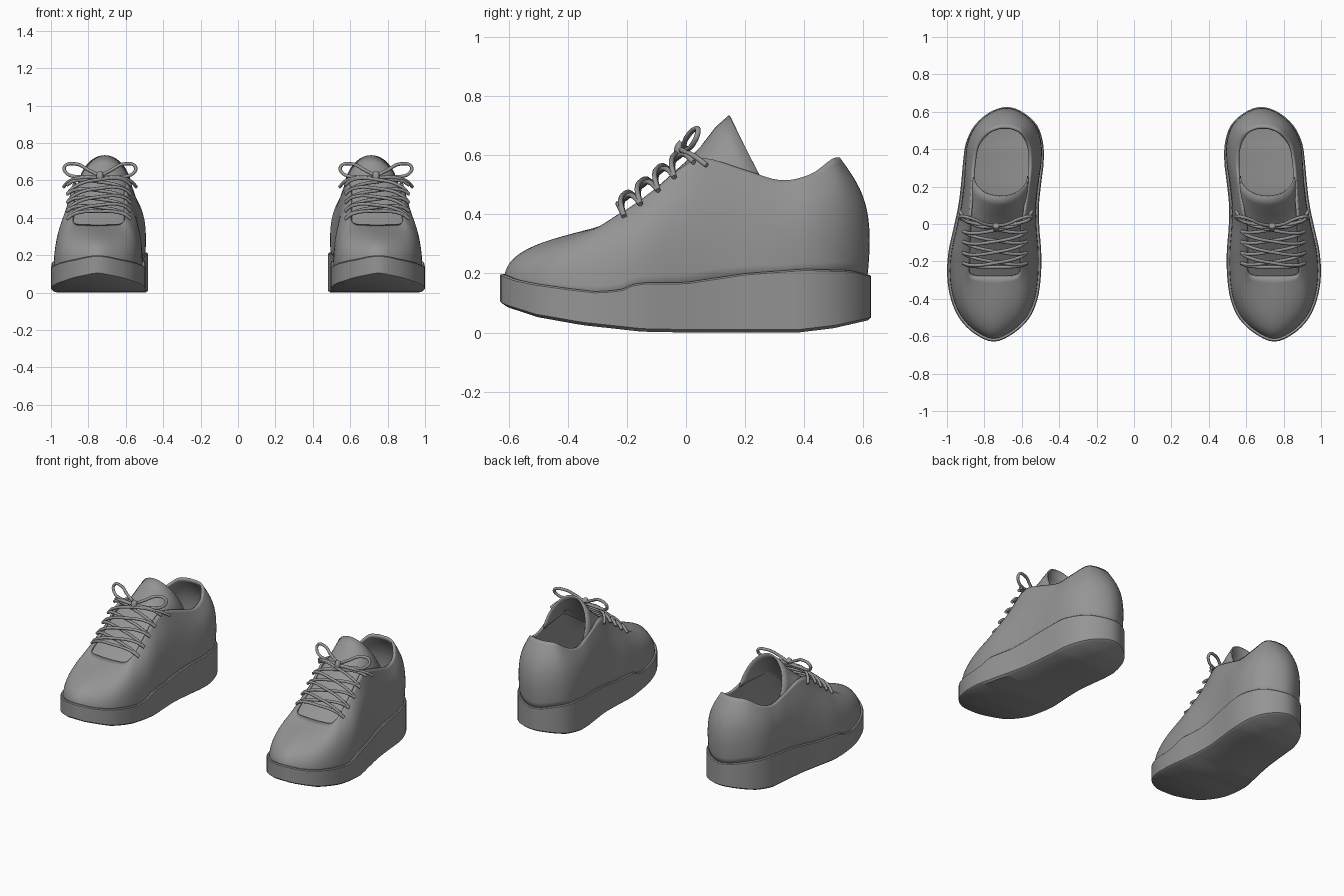
import bpy, math
from mathutils import Vector

if "Cube" in bpy.data.objects:
    bpy.data.objects.remove(bpy.data.objects["Cube"])

grey = bpy.data.materials.new("mid_grey")
grey.diffuse_color = (0.3, 0.3, 0.3, 1)
grey.use_nodes = True
grey.node_tree.nodes["Principled BSDF"].inputs["Base Color"].default_value = grey.diffuse_color

# Outline stations from toe to heel:
# base y, inner x, outer x | opening y, inner x, outer x, z
ROWS = [
    (-.615, .75, .75, -.28, .745, .745, .362),
    (-.575, .655, .845, -.28, .685, .81, .364),
    (-.50, .575, .92, -.275, .63, .865, .368),
    (-.40, .53, .965, -.245, .605, .885, .39),
    (-.28, .512, .985, -.18, .60, .885, .43),
    (-.15, .51, .978, -.10, .60, .885, .49),
    (-.02, .52, .95, -.02, .595, .885, .555),
    (.10, .522, .925, .06, .58, .88, .59),
    (.22, .51, .91, .20, .56, .87, .55),
    (.33, .497, .90, .32, .55, .86, .515),
    (.43, .50, .885, .42, .56, .84, .535),
    (.52, .53, .84, .49, .60, .785, .585),
    (.585, .60, .765, .515, .645, .735, .592),
    (.612, .68, .68, .52, .69, .69, .592)]
SOLE_TOP = [(-.63, .205), (-.57, .18), (-.5, .165), (-.4, .15), (-.3, .138), (-.22, .145),
            (-.17, .168), (0, .17), (.2, .2), (.4, .215), (.55, .21), (.63, .19)]
SOLE_BOTTOM = [(-.63, .105), (-.6, .085), (-.5, .052), (-.35, .025), (-.15, .003),
               (0, 0), (.38, 0), (.5, .015), (.63, .045)]


def lookup(table, y):
    if y <= table[0][0]:
        return table[0][1]
    for (a, p), (b, q) in zip(table, table[1:]):
        if y <= b:
            return p + (q - p) * (y - a) / (b - a)
    return table[-1][1]


def closed_spline(pts, sub):
    """Closed Catmull-Rom curve through points of any dimension."""
    out, n = [], len(pts)
    for i in range(n):
        a, b, c, d = (pts[(i + k) % n] for k in (-1, 0, 1, 2))
        for s in range(sub):
            t = s / sub
            out.append(tuple(.5 * (2*q + (r - p)*t + (2*p - 5*q + 4*r - w)*t*t
                                   + (3*q - p - 3*r + w)*t**3)
                             for p, q, r, w in zip(a, b, c, d)))
    return out


def finish(obj, angle=40):
    obj.data.materials.append(grey)
    bpy.ops.object.select_all(action='DESELECT')
    obj.select_set(True)
    bpy.context.view_layer.objects.active = obj
    if obj.type == 'MESH':
        bpy.ops.object.shade_smooth_by_angle(angle=math.radians(angle))
    # the second shoe is the mirror image across x = 0
    obj.modifiers.new("pair", 'MIRROR')


def mesh_object(name, verts, faces, thickness=0):
    me = bpy.data.meshes.new(name)
    me.from_pydata(verts, [], faces)
    me.update()
    obj = bpy.data.objects.new(name, me)
    bpy.context.collection.objects.link(obj)
    if thickness:
        m = obj.modifiers.new("thickness", 'SOLIDIFY')
        m.thickness, m.offset = thickness, -1
    finish(obj)
    return obj


def loft(name, rings, caps=False, thickness=0):
    n = len(rings[0])
    verts = [p for r in rings for p in r]
    faces = []
    for k in range(len(rings) - 1):
        for i in range(n):
            j = (i + 1) % n
            faces.append((k*n + i, k*n + n + i, k*n + n + j, k*n + j))
    if caps:
        for base, flip in ((0, False), ((len(rings) - 1) * n, True)):
            for i in range(n // 2):
                f = [base + q for q in (i, i + 1, (n - i - 1) % n, (n - i) % n)]
                f = list(dict.fromkeys(f))
                faces.append(f[::-1] if flip else f)
    return mesh_object(name, verts, faces, thickness)


ctrl = [(r[1], r[0], r[4], r[3], r[6]) for r in ROWS]
ctrl += [(r[2], r[0], r[5], r[3], r[6]) for r in ROWS[-2:0:-1]]
ring = closed_spline(ctrl, 4)
N = len(ring)
normals = []
for i in range(N):
    a, b = ring[i - 1], ring[(i + 1) % N]
    normals.append(Vector((a[1] - b[1], b[0] - a[0], 0)).normalized())


def base_ring(offset, height):
    out = []
    for p, nrm in zip(ring, normals):
        q = Vector((p[0], p[1], 0)) + nrm * offset
        q.z = height(p[1])
        out.append(q)
    return out


# Thick sole with upturned toe and a small lip
top = lambda y: lookup(SOLE_TOP, y)
bottom = lambda y: lookup(SOLE_BOTTOM, y)
loft("sole", [base_ring(.002, bottom),
              base_ring(.014, lambda y: bottom(y) + .01),
              base_ring(.014, lambda y: top(y) - .005),
              base_ring(.009, top),
              base_ring(-.004, lambda y: top(y) - .002),
              base_ring(-.02, lambda y: top(y) - .01)], caps=True)

# Upper: each profile rises from the sole and curls in to the opening
STEPS = 14
rings = [[] for _ in range(STEPS + 1)]
for p, nrm in zip(ring, normals):
    b = Vector((p[0], p[1], top(p[1]) - .02))
    o = Vector(p[2:5])
    h = o.z - b.z
    heel = min(max((p[1] - .2) / .4, 0), 1)
    bulge = nrm * .03 * heel
    c1 = b + Vector((0, 0, .6 * h)) + bulge
    c2 = (b + o) / 2 + bulge
    c2.z = o.z - .25 * h
    for k in range(STEPS + 1):
        t = k / STEPS
        s = 1 - t
        rings[k].append(b*s**3 + c1*3*s*s*t + c2*3*s*t*t + o*t**3)
loft("upper", rings, thickness=.014)

# Tongue: centre y, z | edge y, z | inner x, outer x
TONGUE = [(-.33, .325, -.32, .315, .62, .87),
          (-.27, .362, -.26, .35, .60, .885),
          (-.19, .42, -.18, .40, .59, .895),
          (-.10, .49, -.09, .46, .585, .895),
          (-.01, .57, .02, .525, .58, .885),
          (.05, .63, .12, .525, .572, .875),
          (.10, .695, .20, .525, .566, .866),
          (.145, .735, .255, .52, .562, .862)]
U = 24
verts, faces = [], []
for yc, zc, ye, ze, xl, xr in TONGUE:
    for k in range(U + 1):
        a = (k / U - .5) * math.pi
        f = math.cos(a)
        verts.append(((xl + xr)/2 + (xr - xl)/2 * math.sin(a),
                      ye + (yc - ye) * f, ze + (zc - ze) * f))
for r in range(len(TONGUE) - 1):
    for k in range(U):
        i = r * (U + 1) + k
        faces.append((i, i + 1, i + U + 2, i + U + 1))
mesh_object("tongue", verts, faces, .01)


def cord(name, paths, radius=.009):
    cu = bpy.data.curves.new(name, 'CURVE')
    cu.dimensions = '3D'
    cu.bevel_depth, cu.bevel_resolution, cu.resolution_u = radius, 2, 6
    cu.use_fill_caps = True
    for pts in paths:
        sp = cu.splines.new('BEZIER')
        sp.bezier_points.add(len(pts) - 1)
        for bp, co in zip(sp.bezier_points, pts):
            bp.co = co
            bp.handle_left_type = bp.handle_right_type = 'AUTO'
    obj = bpy.data.objects.new(name, cu)
    bpy.context.collection.objects.link(obj)
    finish(obj)


# Criss-cross laces between eyelet pairs
EYELETS = [(-.215, .405), (-.16, .447), (-.10, .493), (-.045, .538), (.02, .587)]
XL, XR = .572, .915


def strand(a, b, x0, x1, lift):
    pts = []
    for t in (0, .12, .5, .88, 1):
        arch = lift * math.sin(math.pi * t) ** .6 if 0 < t < 1 else -.012
        pts.append((x0 + (x1 - x0)*t, a[0] + (b[0] - a[0])*t - arch * .5,
                    a[1] + (b[1] - a[1])*t + arch))
    return pts


laces = [strand(EYELETS[0], EYELETS[0], XL, XR, .03)]
for a, b in zip(EYELETS, EYELETS[1:]):
    laces.append(strand(a, b, XL, XR, .03))
    laces.append(strand(a, b, XR, XL, .042))
cord("laces", laces)

# Bow: two loops, two loose ends and a knot
KX = .738
bow = []
for s in (-1, 1):
    loop = [(0, -.01, .622), (.06, 0, .655), (.13, .03, .688), (.188, .04, .675),
            (.18, .025, .64), (.10, 0, .618), (0, -.012, .615)]
    tail = [(0, -.015, .615), (.10, -.01, .615), (.165, .03, .595), (.195, .07, .565)]
    bow += [[(KX + s*x, y, z) for x, y, z in path] for path in (loop, tail)]
cord("bow", bow)
cord("knot", [[(KX, -.02, .60), (KX, -.022, .62), (KX, -.008, .64)]], .018)
